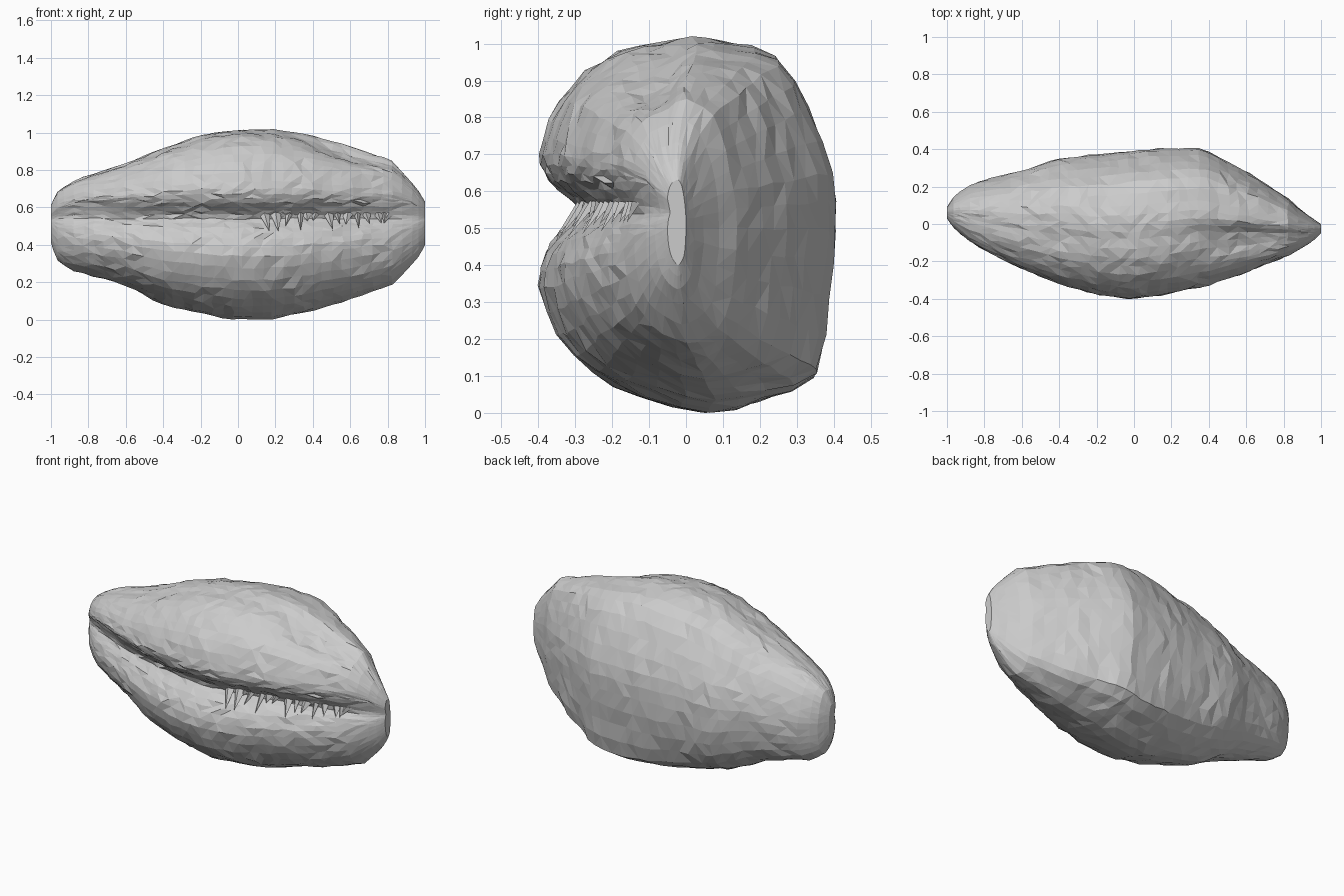
import bpy, bmesh, math, random
from mathutils import Vector

if "Cube" in bpy.data.objects:
    bpy.data.objects.remove(bpy.data.objects["Cube"])

random.seed(4)

# Length stations: x, z bottom, z top, y front, y back
STATIONS = [
    (-1.0, .42, .62, .03, .09), (-.97, .33, .69, -.015, .14), (-.9, .275, .74, -.08, .2),
    (-.8, .25, .78, -.14, .235), (-.6, .19, .845, -.24, .285), (-.4, .09, .925, -.32, .35),
    (-.2, .04, .995, -.375, .37), (0, .01, 1.024, -.40, .395), (.2, .013, 1.024, -.37, .405),
    (.37, .05, .998, -.335, .405), (.5, .09, .965, -.295, .33), (.6, .115, .935, -.26, .28),
    (.82, .195, .86, -.17, .14), (.9, .27, .78, -.13, .07), (.97, .35, .69, -.08, .02),
    (1.0, .41, .64, -.05, 0)]

# Cross-section: depth u (-1 front, 1 back), height v (0 to 1)
SLIT, LIP = .54, .635
FRONT = [(.12, 0), (-.3, .04), (-.65, .11), (-.88, .21), (-1, .34), (-.96, .43), (-.87, .49),
         (-.73, SLIT), (-.80, .585), (-.93, LIP), (-.99, .68), (-.98, .74), (-.86, .84),
         (-.68, .915), (-.46, .965), (-.2, .985), (0, 1), (.25, .99)]
BACK_ROUND = [(.55, .92), (.8, .77), (.95, .62), (1, .47), (.95, .28), (.78, .12), (.45, .03)]
BACK_RIDGED = [(.60, .955), (.80, .82), (.98, .64), (1, .48), (.95, .29), (.86, .085), (.5, .03)]


def station(x):
    for a, b in zip(STATIONS, STATIONS[1:]):
        if x <= b[0]:
            t = (x - a[0]) / (b[0] - a[0])
            return [p + (q - p) * t for p, q in zip(a, b)][1:]
    return STATIONS[-1][1:]


def section(x):
    """Ring of points round the body at x, with the crease on the front."""
    z0, z1, y0, y1 = station(x)
    h = z1 - z0
    # keep the crease at a nearly constant height and width along the body
    slit = min(.62, (.55 - z0) / h)
    lip = min(.74, (.635 - z0) / h)
    front = []
    for u, v in FRONT:
        if v <= SLIT:
            v *= slit / SLIT
        elif v <= LIP:
            v = slit + (v - SLIT) / (LIP - SLIT) * (lip - slit)
        else:
            v = lip + (v - LIP) / (1 - LIP) * (1 - lip)
        front.append(Vector((u, v)))
    # front lobe drops below the back shell towards the right end
    drop = math.exp(-((x - .6) / .24) ** 2)
    for i, d in ((13, .025), (14, .06), (15, .045)):
        front[i].y -= d * drop
    ridge = math.exp(-((x - .4) / .45) ** 2)
    pts = front + [Vector(a).lerp(Vector(b), ridge) for a, b in zip(BACK_ROUND, BACK_RIDGED)]
    ring, n = [], len(pts)
    for i in range(n):
        p, q, r, s = (pts[(i + k) % n] for k in (-1, 0, 1, 2))
        ring += [q, (q + r) * .5625 - (p + s) * .0625]
    return [Vector((x, (y0 + y1) / 2 + p.x * (y1 - y0) / 2, z0 + p.y * h)) for p in ring]


def finish(bm, name):
    bmesh.ops.recalc_face_normals(bm, faces=bm.faces)
    mesh = bpy.data.meshes.new(name)
    bm.to_mesh(mesh)
    bm.free()
    obj = bpy.data.objects.new(name, mesh)
    bpy.context.collection.objects.link(obj)
    return obj


# Seed body: faceted loft with slight roughness that fades at the ends
bm = bmesh.new()
xs = [-1, -.985, -.965] + [-.93 + 1.86 * i / 35 for i in range(36)] + [.965, .985, 1]
rings = []
for x in xs:
    rough = .0055 * max(0, 1 - x ** 4)
    ring = []
    for p in section(x):
        p += rough * Vector((random.uniform(-2, 2), random.uniform(-1, 1), random.uniform(-1, 1)))
        ring.append(bm.verts.new(p))
    rings.append(ring)
n = len(rings[0])
for a, b in zip(rings, rings[1:]):
    for i in range(n):
        j = (i + 1) % n
        if random.random() < .5:
            bm.faces.new((a[i], a[j], b[j]))
            bm.faces.new((a[i], b[j], b[i]))
        else:
            bm.faces.new((a[i], a[j], b[i]))
            bm.faces.new((a[j], b[j], b[i]))
for ring in (rings[0], rings[-1]):
    tip = bm.verts.new(sum((v.co for v in ring), Vector()) / n)
    for i in range(n):
        bm.faces.new((ring[i], ring[(i + 1) % n], tip))
low = min(v.co.z for v in bm.verts)
bmesh.ops.translate(bm, verts=bm.verts, vec=(0, 0, -low))
finish(bm, "seed_body")

# Jagged fibres hanging from the upper lip of the crease
bm = bmesh.new()
x = .14
while x < .86:
    ring = section(x)
    top, low = ring[15], ring[random.choice((11, 12, 12, 13))]
    w = random.uniform(.018, .034)
    corners = [bm.verts.new(top + Vector(d)) for d in ((-w, .01, 0), (w, .01, 0), (0, -.012, .004))]
    tip = bm.verts.new(low + Vector((random.uniform(-.03, .03), -.006, 0)))
    bm.faces.new(corners)
    for i in range(3):
        bm.faces.new((corners[i], corners[(i + 1) % 3], tip))
    x += random.uniform(.03, .065)
finish(bm, "crease_fibres")
